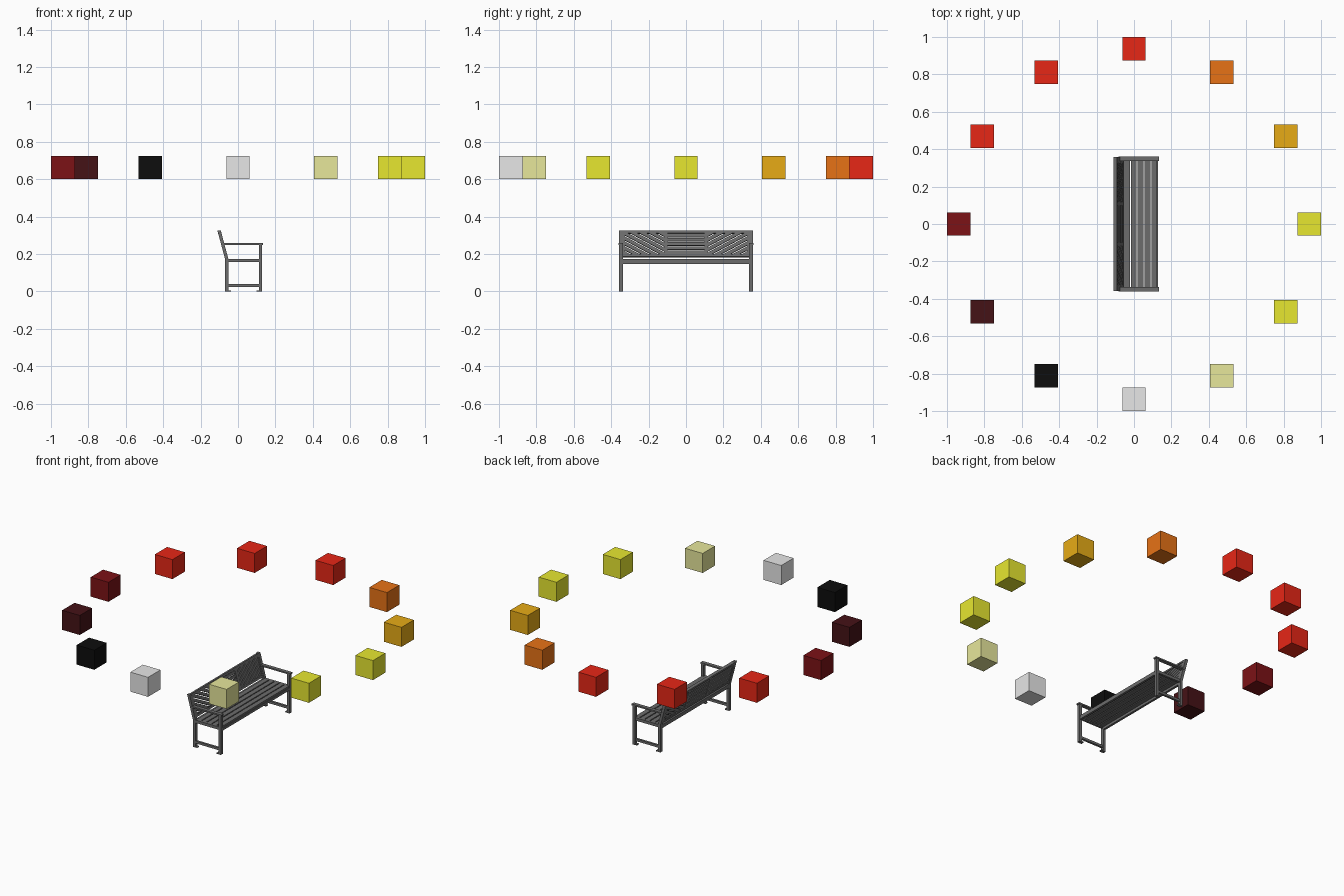
import bpy, bmesh
from math import sin, cos, radians
from mathutils import Matrix, Vector

old = bpy.data.objects.get("Cube")
if old:
    bpy.data.objects.remove(old, do_unlink=True)


def material(name, r, g, b):
    m = bpy.data.materials.new(name)
    m.use_nodes = True
    m.diffuse_color = (r, g, b, 1)
    for node in m.node_tree.nodes:
        if node.type == 'BSDF_PRINCIPLED':
            node.inputs["Base Color"].default_value = (r, g, b, 1)
    return m


grey = material("bench grey", 0.15, 0.15, 0.15)
yellow = material("yellow", 0.8, 0.8, 0.03)
cream = material("pale yellow", 0.8, 0.8, 0.33)
white = material("white", 0.8, 0.8, 0.8)
black = material("black", 0.004, 0.004, 0.004)
dark = material("dark maroon", 0.06, 0.006, 0.008)
maroon = material("maroon", 0.2, 0.006, 0.008)
red = material("red", 0.8, 0.02, 0.008)
orange = material("orange", 0.8, 0.17, 0.008)
amber = material("amber", 0.8, 0.41, 0.008)


def finish(name, bm, mat):
    bmesh.ops.recalc_face_normals(bm, faces=bm.faces)
    mesh = bpy.data.meshes.new(name)
    bm.to_mesh(mesh)
    bm.free()
    mesh.materials.append(mat)
    ob = bpy.data.objects.new(name, mesh)
    bpy.context.collection.objects.link(ob)
    return ob


def add_box(bm, x, y, z, frame=Matrix()):
    """Box from three (low, high) ranges, placed in a frame."""
    centre = Vector([(a + b) / 2 for a, b in (x, y, z)])
    size = [b - a for a, b in (x, y, z)]
    made = bmesh.ops.create_cube(bm, size=1)
    m = frame @ Matrix.Translation(centre) @ Matrix.Diagonal((*size, 1))
    bmesh.ops.transform(bm, matrix=m, verts=made["verts"])


def box(name, x, y, z, mat=grey, frame=Matrix()):
    bm = bmesh.new()
    add_box(bm, x, y, z, frame)
    return finish(name, bm, mat)


def prism(name, outline, y0, y1, mat=grey):
    """Side outline in x and z, extruded across y."""
    bm = bmesh.new()
    face = bm.faces.new([bm.verts.new((x, y0, z)) for x, z in outline])
    made = bmesh.ops.extrude_face_region(bm, geom=[face])
    verts = [v for v in made["geom"] if isinstance(v, bmesh.types.BMVert)]
    bmesh.ops.translate(bm, verts=verts, vec=(0, y1 - y0, 0))
    return finish(name, bm, mat)


# Ring of floating colour cubes, counter-clockwise from +x
ring = [yellow, amber, orange, red, red, red,
        maroon, dark, black, white, cream, yellow]
R, H = 0.9375, 0.0625
for i, mat in enumerate(ring):
    a = radians(30 * i)
    x, y = R * cos(a), R * sin(a)
    box("colour_cube_%d" % (i + 1), (x - H, x + H), (y - H, y + H),
        (0.6, 0.725), mat)

# Bench ends: legs, feet, rails and armrests
for side, s in (("left", 1), ("right", -1)):
    def span(a, b):
        return tuple(sorted((s * a, s * b)))
    outer = span(0.338, 0.358)
    inner = span(0.341, 0.355)
    box(side + "_front_leg", (0.111, 0.129), outer, (0, 0.25))
    prism(side + "_back_post",
          [(-0.069, 0), (-0.051, 0), (-0.051, 0.172),
           (-0.092, 0.325), (-0.110, 0.325), (-0.069, 0.172)], *outer)
    box(side + "_armrest", (-0.082, 0.134), span(0.336, 0.36), (0.249, 0.258))
    box(side + "_seat_rail", (-0.055, 0.115), inner, (0.156, 0.174))
    box(side + "_stretcher", (-0.055, 0.115), inner, (0.025, 0.04))
    box(side + "_front_foot", (0.098, 0.129), outer, (0, 0.006))
    box(side + "_back_foot", (-0.069, -0.038), outer, (0, 0.006))

# Seat slats and the bearers below them
pitch = 0.0365
for i in range(5):
    x = -0.053 + i * pitch
    box("seat_slat_%d" % (i + 1), (x, x + 0.0305), (-0.342, 0.342),
        (0.163, 0.174))
box("front_apron", (0.113, 0.127), (-0.342, 0.342), (0.147, 0.163))
box("back_apron", (-0.067, -0.053), (-0.342, 0.342), (0.147, 0.17))

# Leaning backrest, built in its own frame: z runs up along the slope
lean = Matrix.Translation((-0.06, 0, 0.172)) @ Matrix.Rotation(radians(-15), 4, 'Y')
T = (-0.007, 0.007)
LOW, TOP = 0.026, 0.143
box("back_top_rail", (-0.009, 0.009), (-0.34, 0.34), (TOP, 0.157), grey, lean)
box("back_bottom_rail", T, (-0.34, 0.34), (0.012, LOW), grey, lean)
for s in (-1, 1):
    for y, w in ((0.108, 0.01), (0.334, 0.007)):
        box("back_stile", T, (s * y - w, s * y + w), (LOW, TOP), grey, lean)

# Horizontal slats in the centre panel
bm = bmesh.new()
step = (TOP - LOW) / 5
for i in range(5):
    z = LOW + i * step
    add_box(bm, (-0.005, 0.005), (-0.1, 0.1), (z + 0.003, z + step - 0.003), lean)
finish("back_centre_slats", bm, grey)


# Slanting slats in the side panels, trimmed to the panel edges
def diagonal_slats(name, s):
    bm = bmesh.new()
    mid_y, mid_z = 0.2225, (LOW + TOP) / 2
    for i in range(-4, 5):
        turn = (Matrix.Translation((0, s * mid_y, mid_z))
                @ Matrix.Rotation(s * radians(29), 4, 'X'))
        add_box(bm, (-0.005, 0.005), (-0.25, 0.25),
                (i * 0.024 - 0.009, i * 0.024 + 0.009), turn)
    edges = [((0, s * 0.117, 0), (0, -s, 0)), ((0, s * 0.328, 0), (0, s, 0)),
             ((0, 0, LOW), (0, 0, -1)), ((0, 0, TOP), (0, 0, 1))]
    for point, normal in edges:
        bmesh.ops.bisect_plane(bm, geom=bm.verts[:] + bm.edges[:] + bm.faces[:],
                               plane_co=point, plane_no=normal, clear_outer=True)
        rim = [e for e in bm.edges if e.is_boundary]
        bmesh.ops.holes_fill(bm, edges=rim, sides=0)
    bm.transform(lean)
    finish(name, bm, grey)


diagonal_slats("back_left_slats", 1)
diagonal_slats("back_right_slats", -1)
